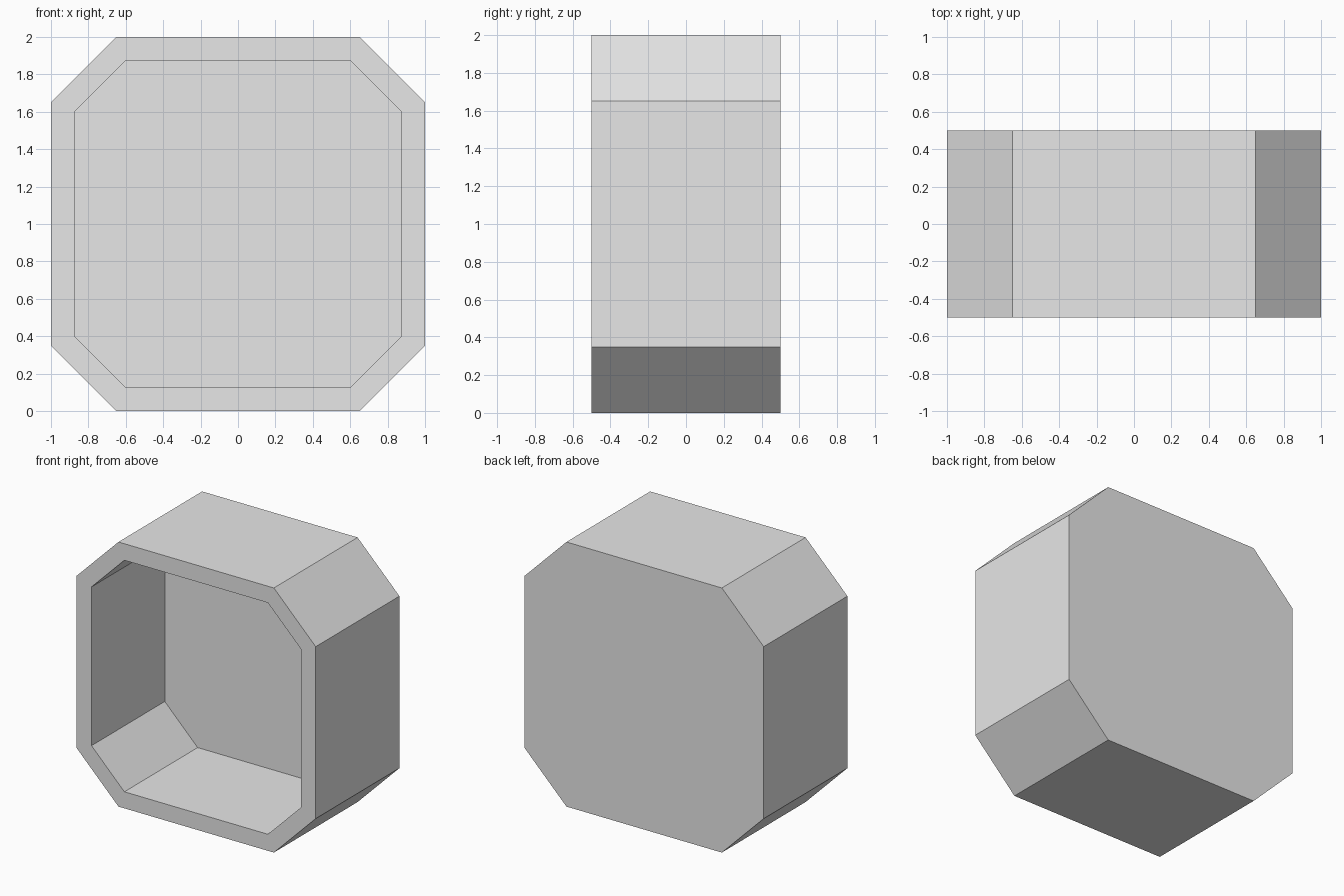
import bpy
import bmesh

cube = bpy.data.objects.get("Cube")
if cube:
    bpy.data.objects.remove(cube, do_unlink=True)

HALF, CORNER, DEPTH, WALL = 1.0, 0.65, 1.0, 0.125


def octagon(half, corner):
    """Square with clipped corners, counter-clockwise seen from the front."""
    quarter = [(half, -corner), (half, corner), (corner, half), (-corner, half)]
    return quarter + [(-x, -z) for x, z in quarter]


bm = bmesh.new()


def ring(half, corner, y):
    return [bm.verts.new((x, y, z + HALF)) for x, z in octagon(half, corner)]


def bridge(a, b):
    for i in range(len(a)):
        j = (i + 1) % len(a)
        bm.faces.new((a[i], a[j], b[j], b[i]))


# Outer shell, front rim and recessed pocket
back = ring(HALF, CORNER, DEPTH / 2)
front = ring(HALF, CORNER, -DEPTH / 2)
mouth = ring(HALF - WALL, 0.6, -DEPTH / 2)
floor = ring(HALF - WALL, 0.6, DEPTH / 2 - WALL)
bm.faces.new(back)
for outer, inner in ((back, front), (front, mouth), (mouth, floor)):
    bridge(outer, inner)
bm.faces.new(floor)
bmesh.ops.recalc_face_normals(bm, faces=bm.faces)

mesh = bpy.data.meshes.new("octagonal_box")
bm.to_mesh(mesh)
bm.free()
box = bpy.data.objects.new("octagonal_box", mesh)
bpy.context.collection.objects.link(box)

# Plain grey finish
grey = bpy.data.materials.new("light_grey")
grey.use_nodes = True
grey.diffuse_color = (0.8, 0.8, 0.8, 1)
grey.node_tree.nodes["Principled BSDF"].inputs["Base Color"].default_value = (0.8, 0.8, 0.8, 1)
mesh.materials.append(grey)
